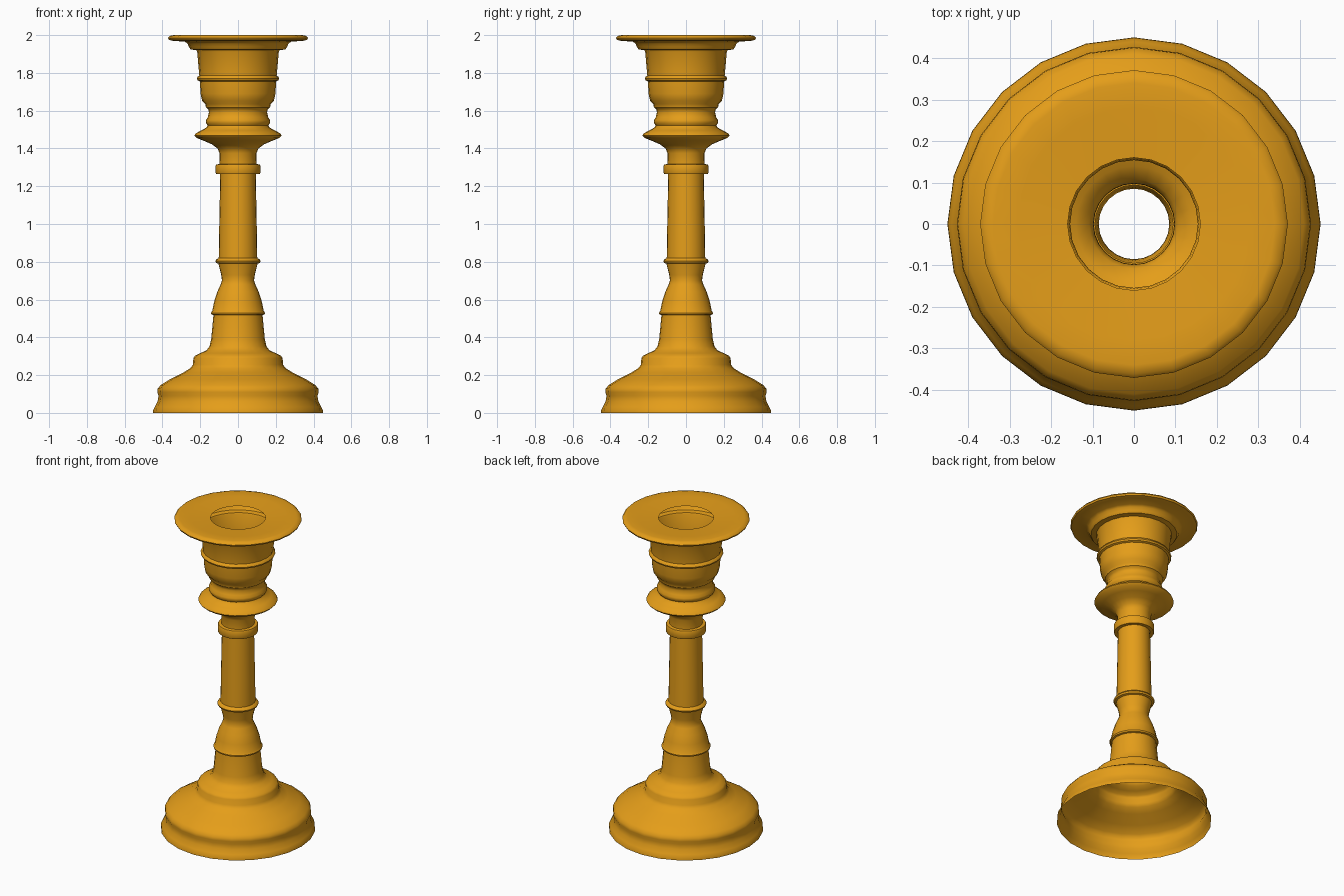
import bpy, bmesh, math

SEGMENTS = 24

brass = bpy.data.materials.new("brass")
brass.diffuse_color = (0.78, 0.34, 0.01, 1)


def lathe(name, profile):
    """Spin an (r, z) profile, listed bottom to top, into an open shell."""
    bm = bmesh.new()
    rings = []
    for r, z in profile:
        rings.append([bm.verts.new((r * math.cos(2 * math.pi * i / SEGMENTS),
                                    r * math.sin(2 * math.pi * i / SEGMENTS), z))
                      for i in range(SEGMENTS)])
    for low, high in zip(rings, rings[1:]):
        for i in range(SEGMENTS):
            j = (i + 1) % SEGMENTS
            bm.faces.new((low[i], low[j], high[j], high[i]))
    mesh = bpy.data.meshes.new(name)
    bm.to_mesh(mesh)
    bm.free()
    mesh.materials.append(brass)
    obj = bpy.data.objects.new(name, mesh)
    bpy.context.collection.objects.link(obj)
    bpy.ops.object.select_all(action='DESELECT')
    obj.select_set(True)
    bpy.context.view_layer.objects.active = obj
    bpy.ops.object.shade_smooth_by_angle(angle=math.radians(42))
    return obj


# Hollow bell-shaped foot, open underneath
lathe("base", [
    (.45, 0), (.449, .015), (.44, .032), (.426, .06), (.421, .09),
    (.427, .11), (.425, .128), (.41, .147), (.36, .178), (.29, .213),
    (.252, .237), (.239, .255), (.236, .29), (.228, .302), (.20, .316),
    (.167, .331), (.151, .352), (.142, .39), (.13, .518)])

# Tubular stem with its rings and waist
lathe("stem", [
    (.13, .518), (.141, .521), (.143, .53), (.136, .54), (.126, .59),
    (.11, .64), (.092, .68), (.085, .70), (.089, .73), (.104, .79),
    (.116, .794), (.12, .804), (.115, .812), (.102, .82), (.10, .95),
    (.094, 1.264)])

# Square-edged collar at the top of the stem
lathe("collar", [
    (.094, 1.264), (.115, 1.264), (.118, 1.27), (.118, 1.308),
    (.115, 1.315), (.097, 1.318)])

# Candle cup: drip flange, beads, wide rim and central opening
lathe("candle_cup", [
    (.097, 1.318), (.098, 1.375), (.108, 1.40), (.14, 1.423), (.185, 1.442),
    (.22, 1.456), (.231, 1.468), (.224, 1.48), (.195, 1.495), (.168, 1.51),
    (.161, 1.522), (.17, 1.535), (.17, 1.55), (.16, 1.565), (.154, 1.592),
    (.157, 1.607), (.17, 1.617), (.173, 1.635), (.19, 1.652), (.198, 1.69),
    (.202, 1.755), (.214, 1.76), (.218, 1.77), (.213, 1.78), (.205, 1.786),
    (.216, 1.912), (.22, 1.92), (.25, 1.924), (.26, 1.937), (.267, 1.955),
    (.282, 1.965), (.345, 1.97), (.366, 1.975), (.371, 1.985), (.362, 1.996),
    (.34, 2.0), (.28, 1.997), (.16, 1.99)])
